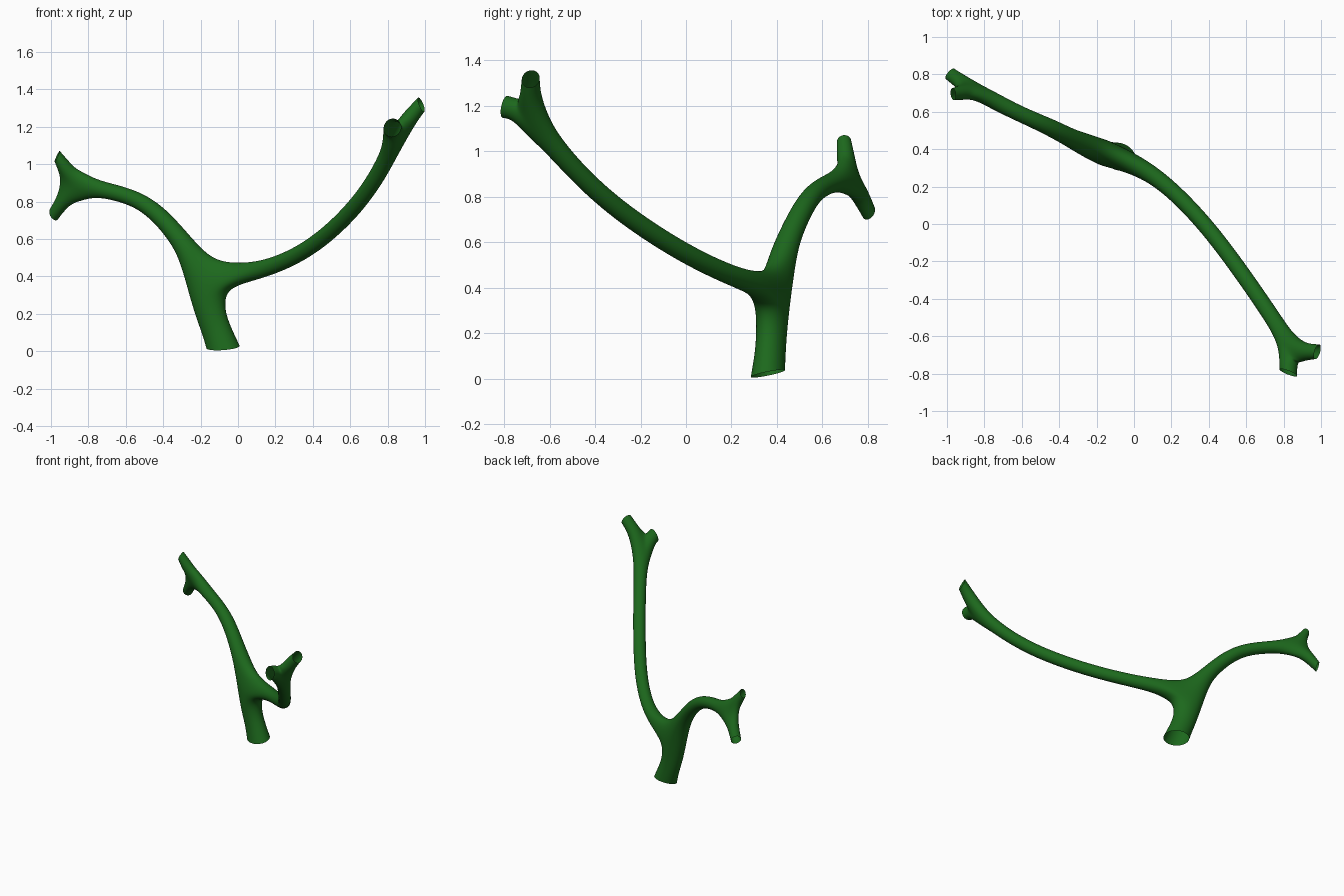
import bpy, bmesh, math
from mathutils import Vector as V

if "Cube" in bpy.data.objects:
    bpy.data.objects.remove(bpy.data.objects["Cube"])

N = 8
GROW = 1.1          # makes up for shrinkage from subdivision
bm = bmesh.new()


def ring(c, t, s, rs, rn):
    """Ring of verts about c, facing t, wide along s."""
    t = V(t).normalized()
    s = V(s)
    s = (s - t * s.dot(t)).normalized()
    n = t.cross(s)
    verts = []
    for k in range(N):
        a = 2 * math.pi * k / N
        verts.append(bm.verts.new(V(c) + GROW * (s * rs * math.cos(a) + n * rn * math.sin(a))))
    return verts


def bridge(a, b):
    """Join two rings, turning b to the closest alignment."""
    ca = sum((v.co for v in a), V()) / N
    cb = sum((v.co for v in b), V()) / N
    best = min(range(N), key=lambda o: sum(
        ((a[i].co - ca).normalized() - (b[(i + o) % N].co - cb).normalized()).length_squared
        for i in range(N)))
    b2 = b[best:] + b[:best]
    for i in range(N):
        j = (i + 1) % N
        bm.faces.new((a[i], a[j], b2[j], b2[i]))


def limb(start, pts, s, end_dir):
    """Tube of (x, y, z, r) rings growing out of the ring start."""
    prev = start
    centre = sum((v.co for v in start), V()) / N
    cs = [centre] + [V(p[:3]) for p in pts]
    for i, p in enumerate(pts):
        last = i == len(pts) - 1
        t = V(end_dir) if last else cs[i + 2] - cs[i]
        r = ring(p[:3], t, s, p[3], p[3])
        bridge(prev, r)
        prev = r
    return prev


def fork(prev, c, t, s, rs, rn, saddle):
    """Split a tube: returns the opening towards s and the one away from it."""
    r = ring(c, t, s, rs, rn)
    if prev:
        bridge(prev, r)
    top = V(saddle)
    half = (r[2].co - r[6].co) / 2
    base = (r[2].co + r[6].co) / 2
    m = [bm.verts.new(base + (top - base) * k + half * f)
         for k, f in ((0.8, 0.65), (1.0, 0.0), (0.8, -0.65))]
    return ([r[6], r[7], r[0], r[1], r[2]] + m,
            [r[2], r[3], r[4], r[5], r[6]] + m[::-1])


# Stem
S = (0.93, -0.36, 0)
stem = ring((-0.08, 0.36, 0.022), (-0.1, -0.22, 1), S, 0.092, 0.075)
for c, t, rs, rn in (((-0.115, 0.371, 0.11), (-0.35, 0.05, 1), 0.08, 0.065),
                     ((-0.151, 0.377, 0.21), (-0.2, 0.02, 1), 0.082, 0.065)):
    nxt = ring(c, t, S, rs, rn)
    bridge(stem, nxt)
    stem = nxt
right, left = fork(stem, (-0.165, 0.382, 0.325), (-0.05, 0, 1), S, 0.105, 0.07,
                   (-0.12, 0.375, 0.49))

# Long right branch and its two stubs
tip = limb(right, [(0.04, 0.305, 0.418, .05), (0.2, 0.19, 0.455, .043), (0.4, -0.02, 0.555, .043),
                   (0.59, -0.28, 0.725, .043), (0.71, -0.455, 0.88, .043),
                   (0.785, -0.57, 1.01, .045)], (0, 0, 1), (0.35, -0.55, 0.75))
outer, front = fork(tip, (0.828, -0.652, 1.105), (0.3, -0.5, 0.8), (0.63, 0.55, 0.55),
                    0.066, 0.05, (0.878, -0.745, 1.24))
limb(outer, [(0.915, -0.685, 1.245, .045), (0.98, -0.683, 1.318, .041)],
     (0, 0, 1), (0.85, -0.25, 0.35))
limb(front, [(0.825, -0.745, 1.185, .048), (0.825, -0.795, 1.195, .05)],
     (0, 0, 1), (-0.35, -0.9, 0.2))

# Short left branch and its two stubs
tip = limb(left, [(-0.265, 0.425, 0.535, .06), (-0.34, 0.46, 0.637, .05), (-0.43, 0.508, 0.737, .047),
                  (-0.53, 0.553, 0.808, .043), (-0.65, 0.607, 0.848, .042),
                  (-0.76, 0.665, 0.87, .045)], (0.3, 0.9, 0.1), (-0.9, 0.4, 0.15))
upper, lower = fork(tip, (-0.85, 0.712, 0.885), (-0.92, 0.35, 0.05), (0.1, -0.3, 0.95),
                    0.085, 0.042, (-0.955, 0.742, 0.895))
limb(upper, [(-0.922, 0.702, 0.975, .04), (-0.967, 0.695, 1.042, .032)],
     (0, 1, 0), (-0.85, -0.1, 0.4))
limb(lower, [(-0.932, 0.765, 0.81, .04), (-0.984, 0.803, 0.733, .036)],
     (0, 1, 0), (-0.7, 0.6, -0.35))

# Smooth open-ended branch object
mesh = bpy.data.meshes.new("forked_branch")
bm.to_mesh(mesh)
bm.free()
obj = bpy.data.objects.new("forked_branch", mesh)
bpy.context.collection.objects.link(obj)
for p in mesh.polygons:
    p.use_smooth = True
sub = obj.modifiers.new("smooth", 'SUBSURF')
sub.levels = sub.render_levels = 3
mat = bpy.data.materials.new("green")
mat.diffuse_color = (0.012, 0.14, 0.012, 1)
mat.use_nodes = True
mat.node_tree.nodes["Principled BSDF"].inputs["Base Color"].default_value = mat.diffuse_color
mesh.materials.append(mat)
